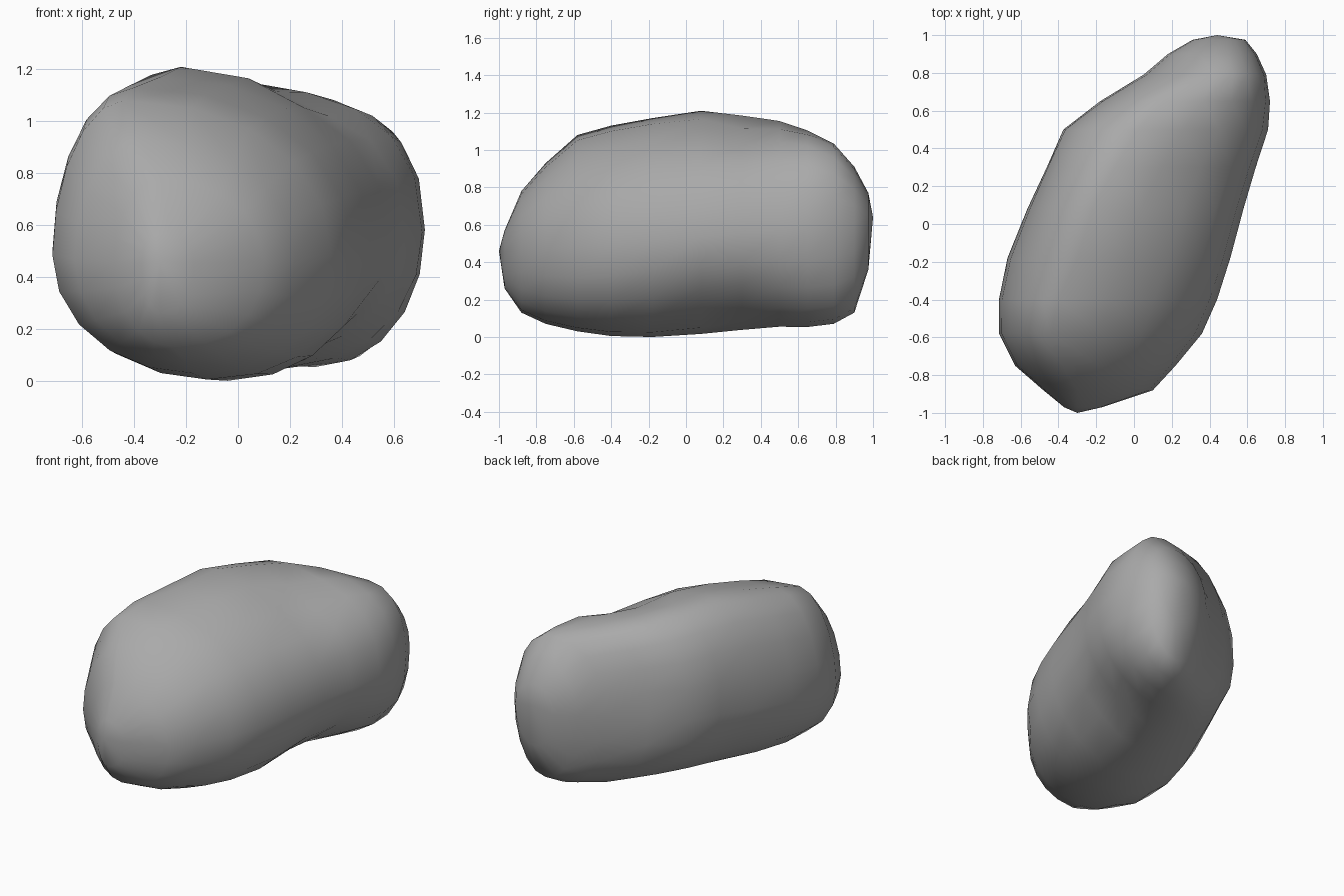
import bpy, bmesh, math
from mathutils import Vector

if "Cube" in bpy.data.objects:
    bpy.data.objects.remove(bpy.data.objects["Cube"])

SEG = 5  # points per quarter of each cross-section

# Cross-sections along the length: y, left x, top x, top z, right x, bottom x, bottom z
sections = [
    (-0.97, -0.37, -0.30, 0.57, -0.17, -0.30, 0.26),
    (-0.88, -0.48, -0.30, 0.78, 0.10, -0.25, 0.13),
    (-0.75, -0.63, -0.38, 0.93, 0.22, -0.20, 0.07),
    (-0.58, -0.715, -0.44, 1.08, 0.36, -0.18, 0.03),
    (-0.40, -0.715, -0.40, 1.13, 0.44, -0.12, 0.005),
    (-0.18, -0.67, -0.30, 1.17, 0.51, -0.04, 0.0),
    (0.08, -0.57, -0.22, 1.21, 0.58, 0.02, 0.015),
    (0.30, -0.48, -0.10, 1.19, 0.645, 0.12, 0.03),
    (0.50, -0.385, 0.02, 1.165, 0.71, 0.24, 0.045),
    (0.65, -0.18, 0.16, 1.11, 0.72, 0.30, 0.05),
    (0.79, 0.05, 0.42, 1.035, 0.70, 0.36, 0.07),
    (0.90, 0.18, 0.43, 0.91, 0.65, 0.42, 0.13),
    (0.975, 0.31, 0.45, 0.77, 0.59, 0.45, 0.36),
]

# Roundness of the quarters (top-right, top-left, bottom-left, bottom-right) at a few stations
roundness = [
    (-1.0, (2.0, 1.9, 2.0, 2.2)),
    (-0.6, (2.1, 1.9, 2.0, 2.35)),
    (0.1, (2.1, 2.1, 1.8, 1.85)),
    (0.7, (2.4, 2.2, 2.2, 2.1)),
    (1.0, (2.0, 2.0, 2.0, 2.0)),
]

# Shallow hollows: centre, radius, push
dents = [
    (Vector((0.26, 0.28, 1.05)), 0.25, Vector((-0.01, 0, -0.07))),
    (Vector((0.42, 0.28, 0.12)), 0.25, Vector((-0.02, 0, 0.04))),
    (Vector((-0.48, 0.35, 0.50)), 0.25, Vector((0.02, 0, 0))),
]


def roundness_at(y):
    for (y0, a), (y1, b) in zip(roundness, roundness[1:]):
        if y <= y1:
            t = (y - y0) / (y1 - y0)
            return [p + (q - p) * t for p, q in zip(a, b)]


def ring_points(s):
    y, xl, xt, zt, xr, xb, zb = s
    zm = 0.53 + 0.08 * y  # height of the widest line
    right, top, left, bottom = (xr, zm), (xt, zt), (xl, zm), (xb, zb)
    quarters = [(right, top), (left, top), (left, bottom), (right, bottom)]
    pts = []
    for q, ((side, pole), n) in enumerate(zip(quarters, roundness_at(y))):
        for i in range(SEG):
            a = math.pi / 2 * i / SEG
            if q % 2:
                a = math.pi / 2 - a
            u = max(math.cos(a), 0) ** (2 / n)
            v = max(math.sin(a), 0) ** (2 / n)
            pts.append(Vector((pole[0] + (side[0] - pole[0]) * u, y,
                               side[1] + (pole[1] - side[1]) * v)))
    return pts


def dented(p):
    for centre, radius, push in dents:
        p = p + push * math.exp(-((p - centre).length / radius) ** 2)
    return p


# Rock body: loft through the cross-sections, closed with a point at each end
bm = bmesh.new()
rings = [[bm.verts.new(dented(p)) for p in ring_points(s)] for s in sections]
count = SEG * 4
for a, b in zip(rings, rings[1:]):
    for i in range(count):
        j = (i + 1) % count
        bm.faces.new((a[i], a[j], b[j], b[i]))
for ring, tip in ((rings[0], (-0.30, -1.0, 0.46)), (rings[-1], (0.44, 1.0, 0.64))):
    v = bm.verts.new(tip)
    for i in range(count):
        bm.faces.new((ring[i], ring[(i + 1) % count], v))
bmesh.ops.recalc_face_normals(bm, faces=bm.faces)
for f in bm.faces:
    f.smooth = True

mesh = bpy.data.meshes.new("rock")
bm.to_mesh(mesh)
bm.free()
rock = bpy.data.objects.new("rock", mesh)
bpy.context.collection.objects.link(rock)

# Dark stone
stone = bpy.data.materials.new("stone")
stone.diffuse_color = (0.40, 0.40, 0.40, 1)
stone.use_nodes = True
stone.node_tree.nodes["Principled BSDF"].inputs["Base Color"].default_value = stone.diffuse_color
mesh.materials.append(stone)
